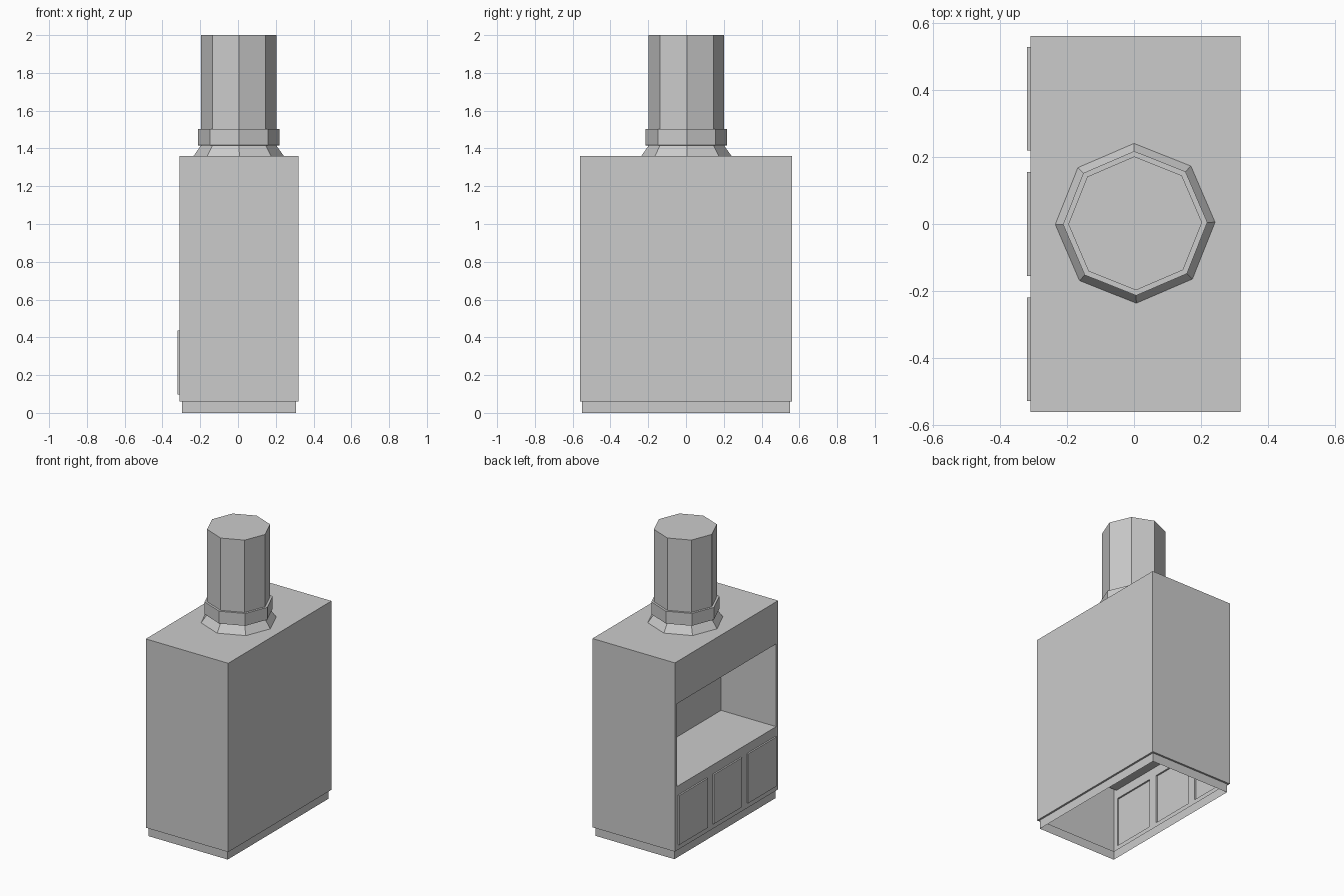
import bpy, bmesh
from math import cos, sin, pi, radians
from mathutils import Vector

if "Cube" in bpy.data.objects:
    bpy.data.objects.remove(bpy.data.objects["Cube"])

X0, X1, Y, Z0, Z1 = -0.309, 0.319, 0.562, 0.06, 1.36
DOORS = [(-0.53, -0.22), (-0.155, 0.155), (0.22, 0.53)]
DOOR_Z = (0.097, 0.437)
NICHE_Y, NICHE_Z, NICHE_DEPTH = 0.54, (0.50, 1.07), 0.42


def finish(name, bm):
    mesh = bpy.data.meshes.new(name)
    bm.to_mesh(mesh)
    bm.free()
    obj = bpy.data.objects.new(name, mesh)
    bpy.context.collection.objects.link(obj)
    return obj


def push(bm, y, z, dx):
    """Extrude the open-side faces inside a y/z window along x."""
    faces = []
    for f in bm.faces:
        c = f.calc_center_median()
        if abs(c.x - X0) < 1e-4 and y[0] < c.y < y[1] and z[0] < c.z < z[1]:
            faces.append(f)
    ext = bmesh.ops.extrude_face_region(bm, geom=faces)
    verts = [g for g in ext["geom"] if isinstance(g, bmesh.types.BMVert)]
    bmesh.ops.translate(bm, verts=verts, vec=(dx, 0, 0))
    left = [f for f in faces if f.is_valid]
    if left:
        bmesh.ops.delete(bm, geom=left, context='FACES')


# Cabinet shell with a stepped plinth, open underneath
bm = bmesh.new()
bmesh.ops.create_cube(bm, size=1)
for v in bm.verts:
    v.co = Vector((X1 if v.co.x > 0 else X0, Y if v.co.y > 0 else -Y,
                   Z1 if v.co.z > 0 else Z0))
bm.normal_update()
bottom = [f for f in bm.faces if f.normal.z < -0.9]
bmesh.ops.inset_individual(bm, faces=bottom, thickness=0.018)
ext = bmesh.ops.extrude_face_region(bm, geom=bottom)
verts = [g for g in ext["geom"] if isinstance(g, bmesh.types.BMVert)]
bmesh.ops.translate(bm, verts=verts, vec=(0, 0, -Z0))
bm.normal_update()
bmesh.ops.delete(bm, geom=[f for f in bm.faces if f.calc_center_median().z < 0.001
                           or (f in bottom)], context='FACES')

# Cut lines on the open side for the niche and doors
cuts = [((0, y, 0), (0, 1, 0)) for d in DOORS for y in d]
cuts += [((0, s * NICHE_Y, 0), (0, 1, 0)) for s in (-1, 1)]
cuts += [((0, 0, z), (0, 0, 1)) for z in DOOR_Z + NICHE_Z]
for co, no in cuts:
    side = [f for f in bm.faces if abs(f.calc_center_median().x - X0) < 1e-4]
    geom = side + list({e for f in side for e in f.edges}) + list({v for f in side for v in f.verts})
    bmesh.ops.bisect_plane(bm, geom=geom, plane_co=co, plane_no=no)

# Niche goes in, doors stand out
push(bm, (-NICHE_Y, NICHE_Y), NICHE_Z, NICHE_DEPTH)
for d in DOORS:
    push(bm, d, DOOR_Z, -0.011)
bmesh.ops.dissolve_limit(bm, angle_limit=radians(1), verts=bm.verts, edges=bm.edges)
bmesh.ops.recalc_face_normals(bm, faces=bm.faces)
finish("cabinet", bm)

# Eight-sided flue: flared foot, collar and pipe
profile = [(0.239, 1.36), (0.20, 1.415), (0.216, 1.417), (0.216, 1.502), (0.20, 1.502), (0.20, 2.0)]
bm = bmesh.new()
rings = []
for r, z in profile:
    angles = [i * pi / 4 + radians(0.8) for i in range(8)]
    rings.append([bm.verts.new((0.0035 + r * cos(a), 0.002 + r * sin(a), z)) for a in angles])
for lo, hi in zip(rings, rings[1:]):
    for i in range(8):
        j = (i + 1) % 8
        bm.faces.new((lo[i], lo[j], hi[j], hi[i]))
bm.faces.new(rings[-1])
finish("flue", bm)
